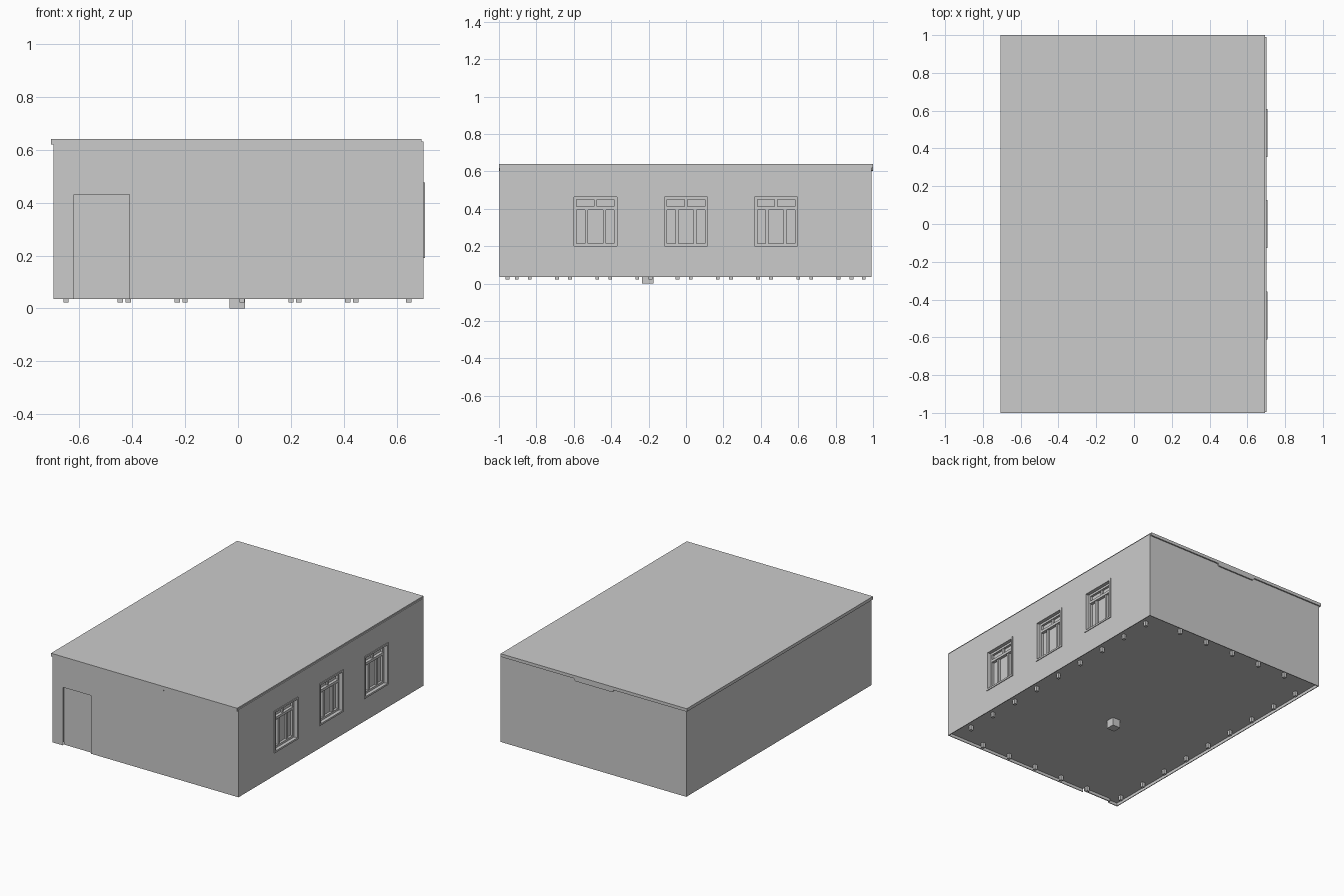
import bpy, bmesh

if "Cube" in bpy.data.objects:
    bpy.data.objects.remove(bpy.data.objects["Cube"])


def box(name, x, y, z):
    """Box from (min, max) ranges."""
    bm = bmesh.new()
    bmesh.ops.create_cube(bm, size=1)
    for v in bm.verts:
        v.co = [r[0] if c < 0 else r[1] for c, r in zip(v.co, (x, y, z))]
    me = bpy.data.meshes.new(name)
    bm.to_mesh(me)
    bm.free()
    ob = bpy.data.objects.new(name, me)
    bpy.context.collection.objects.link(ob)
    return ob


def cut(target, name, x, y, z):
    """Subtract a hidden box from the target."""
    c = box(name, x, y, z)
    c.hide_render = True
    c.hide_viewport = False
    c.display_type = 'WIRE'
    m = target.modifiers.new(name, 'BOOLEAN')
    m.operation = 'DIFFERENCE'
    m.solver = 'EXACT'
    m.object = c
    bpy.context.view_layer.objects.active = target
    bpy.ops.object.modifier_apply(modifier=m.name)
    bpy.data.objects.remove(c)


def frame(name, x, y, z, w):
    """Four bars around a rectangular opening in the right wall."""
    box(name + "_low", x, y, (z[0], z[0] + w))
    box(name + "_high", x, y, (z[1] - w, z[1]))
    inner = (z[0] + w, z[1] - w)
    box(name + "_side_a", x, (y[0], y[0] + w), inner)
    box(name + "_side_b", x, (y[1] - w, y[1]), inner)


# Wall shell, hollow room and shallow pocket under the floor
walls = box("walls", (-0.696, 0.701), (-0.996, 0.991), (0.035, 0.63))
cut(walls, "room_cut", (-0.64, 0.64), (-0.94, 0.94), (0.07, 0.6))
cut(walls, "floor_cut", (-0.691, 0.696), (-0.991, 0.986), (0.0, 0.055))
cut(walls, "door_cut", (-0.62, -0.41), (-1.1, -0.978), (0.0, 0.43))
WINDOWS = (-0.485, 0.0, 0.482)
for i, y in enumerate(WINDOWS):
    cut(walls, f"window_cut_{i}", (0.6, 0.8), (y - 0.115, y + 0.115), (0.2, 0.465))

# Door leaf, sitting back in its opening
box("door", (-0.62, -0.41), (-0.982, -0.975), (0.035, 0.43))

# Windows: raised casing, inner frame, transom, mullions and glass
for i, c in enumerate(WINDOWS):
    n = f"window_{i}"
    frame(n + "_casing", (0.69, 0.706), (c - 0.127, c + 0.127), (0.19, 0.475), 0.012)
    frame(n + "_frame", (0.655, 0.68), (c - 0.115, c + 0.115), (0.2, 0.465), 0.014)
    box(n + "_transom", (0.655, 0.684), (c - 0.101, c + 0.101), (0.395, 0.413))
    box(n + "_top_mullion", (0.655, 0.676), (c - 0.008, c + 0.008), (0.413, 0.451))
    for s in (-1, 1):
        a, b = sorted((c + s * 0.04, c + s * 0.056))
        box(f"{n}_mullion_{s}", (0.655, 0.678), (a, b), (0.214, 0.395))
    box(n + "_glass", (0.658, 0.664), (c - 0.101, c + 0.101), (0.214, 0.451))

# Roof slab with dropped middle strip, extruded along the building
profile = [(-0.706, 0.64), (-0.706, 0.619), (-0.155, 0.619), (-0.151, 0.608), (-0.145, 0.603),
           (0.133, 0.603), (0.139, 0.608), (0.143, 0.619), (0.694, 0.619), (0.694, 0.64)]
bm = bmesh.new()
face = bm.faces.new([bm.verts.new((x, -1.0, z)) for x, z in profile])
ext = bmesh.ops.extrude_face_region(bm, geom=[face])
bmesh.ops.translate(bm, vec=(0, 2, 0),
                    verts=[g for g in ext["geom"] if isinstance(g, bmesh.types.BMVert)])
bmesh.ops.recalc_face_normals(bm, faces=bm.faces)
me = bpy.data.meshes.new("roof")
bm.to_mesh(me)
bm.free()
bpy.context.collection.objects.link(bpy.data.objects.new("roof", me))

# Small pegs around the edge of the underside, and the central block
h = 0.01
pegs = [(-0.65, -0.905 + 0.215 * i) for i in range(9)]
pegs += [(0.645, -0.835 + 0.215 * i) for i in range(9)]
pegs += [(-0.445 + 0.215 * i, 0.95) for i in range(5)]
pegs += [(0.445 - 0.215 * i, -0.955) for i in range(5)]
for i, (x, y) in enumerate(pegs):
    box(f"floor_peg_{i}", (x - h, x + h), (y - h, y + h), (0.022, 0.058))
box("floor_block", (-0.033, 0.027), (-0.235, -0.175), (0.0, 0.06))
